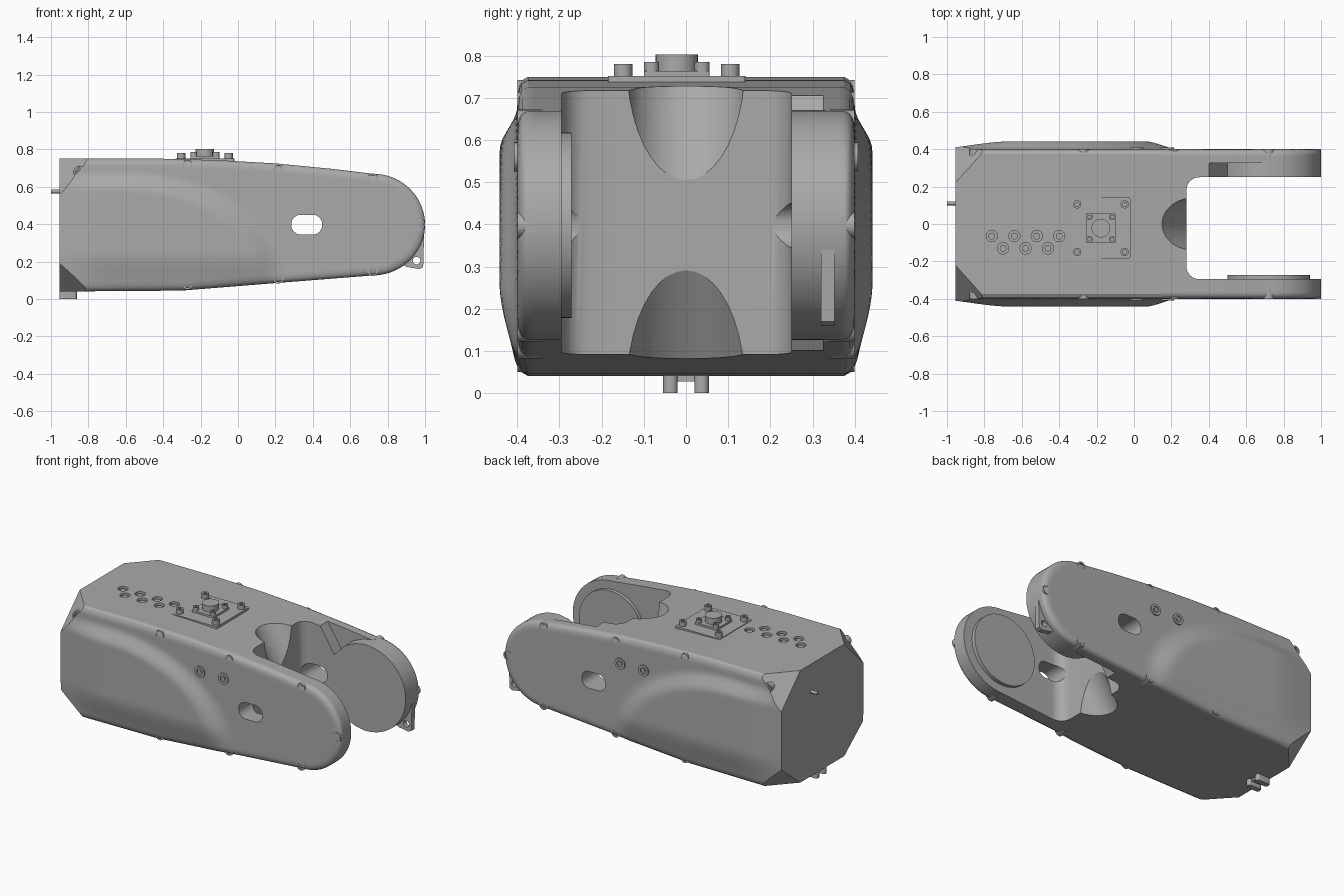
import bpy, bmesh, math
from mathutils import Vector, Matrix

if "Cube" in bpy.data.objects:
    bpy.data.objects.remove(bpy.data.objects["Cube"])

grey = bpy.data.materials.new("metal grey")
grey.use_nodes = True
COLOUR = (0.4, 0.4, 0.4, 1)
grey.diffuse_color = COLOUR
grey.node_tree.nodes["Principled BSDF"].inputs["Base Color"].default_value = COLOUR

BACK, END, ROUND, MID = -0.955, 1.0, 0.72, 0.398
TOP = [(BACK, .75), (-.4, .75), (-.1, .742), (.2, .725), (.5, .696), (ROUND, .67)]
BOTTOM = [(BACK, .04), (-.3, .045), (.2, .085), (ROUND, .126)]


def make(name, bm):
    bmesh.ops.recalc_face_normals(bm, faces=bm.faces)
    mesh = bpy.data.meshes.new(name)
    bm.to_mesh(mesh)
    bm.free()
    mesh.materials.append(grey)
    obj = bpy.data.objects.new(name, mesh)
    bpy.context.collection.objects.link(obj)
    return obj


def prism(bm, pts, axis, lo, hi):
    """Extrude a flat outline along y (points are x, z) or z (points are x, y)."""
    put = (lambda a, b, c: (a, c, b)) if axis == "y" else (lambda a, b, c: (a, b, c))
    low = [bm.verts.new(put(a, b, lo)) for a, b in pts]
    high = [bm.verts.new(put(a, b, hi)) for a, b in pts]
    bm.faces.new(low)
    bm.faces.new(high[::-1])
    n = len(pts)
    for i in range(n):
        j = (i + 1) % n
        bm.faces.new((low[i], low[j], high[j], high[i]))


def circle(x, y, r, n=24):
    return [(x + r * math.cos(math.tau * i / n), y + r * math.sin(math.tau * i / n)) for i in range(n)]


def rounded(x0, x1, y0, y1, r, n=8):
    pts = []
    corners = [(x1 - r, y1 - r), (x0 + r, y1 - r), (x0 + r, y0 + r), (x1 - r, y0 + r)]
    for k, (cx, cy) in enumerate(corners):
        for i in range(n + 1):
            a = math.pi / 2 * (k + i / n)
            pts.append((cx + r * math.cos(a), cy + r * math.sin(a)))
    return pts


def solid(name, *shapes):
    bm = bmesh.new()
    for shape in shapes:
        prism(bm, *shape)
    return make(name, bm)


def cut(obj, cutter):
    mod = obj.modifiers.new("cut", "BOOLEAN")
    mod.operation, mod.solver, mod.object = "DIFFERENCE", "EXACT", cutter
    bpy.context.view_layer.update()
    mesh = bpy.data.meshes.new_from_object(obj.evaluated_get(bpy.context.evaluated_depsgraph_get()))
    obj.modifiers.clear()
    obj.data = mesh
    bpy.data.objects.remove(cutter)


def lerp(table, x):
    for (a, za), (b, zb) in zip(table, table[1:]):
        if x <= b:
            return za + (zb - za) * (x - a) / (b - a)
    return table[-1][1]


def limits(x):
    if x <= ROUND:
        return lerp(BOTTOM, x), lerp(TOP, x)
    h = .272 * math.sqrt(max(0, 1 - ((x - ROUND) / (END - ROUND)) ** 2))
    return MID - h, MID + h


def smooth(v):
    v = min(1, max(0, v))
    return v * v * (3 - 2 * v)


def trim_corners(bm):
    """Slice the four slanted corners off the rear end."""
    for sy in (-1, 1):
        for z, dz in ((.75, -.15), (.04, .12)):
            a, b, c = (Vector(p) for p in ((BACK, sy * .22, z), (-.82, sy * .37, z), (BACK, sy * .37, z + dz)))
            no = (b - a).cross(c - a)
            if no.x > 0:
                no.negate()
            bmesh.ops.bisect_plane(bm, geom=bm.verts[:] + bm.edges[:] + bm.faces[:], dist=1e-6,
                                   plane_co=a, plane_no=no, clear_outer=True)
            bmesh.ops.holes_fill(bm, edges=[e for e in bm.edges if e.is_boundary])


columns = [BACK + (ROUND - BACK) * i / 60 for i in range(60)]
columns += [ROUND + (END - ROUND) * math.sin(math.pi / 2 * i / 18) for i in range(19)]

# Main housing with the two fork arms
bm = bmesh.new()
outline = [(x, limits(x)[0]) for x in columns] + [(x, limits(x)[1]) for x in columns[-2::-1]]
prism(bm, outline, "y", -.362, .362)
trim_corners(bm)
body = make("housing", bm)
cut(body, solid("fork_gap", (rounded(.28, 1.3, -.295, .25, .07), "z", -.2, 1)))

# Scoops in the inner wall, and recesses beside the thick arm's round boss
for s in (1, -1):
    bm = bmesh.new()
    bmesh.ops.create_cone(bm, cap_ends=True, segments=40, radius1=.14, radius2=.14, depth=.9)
    bm.transform(Matrix.Translation((.335, 0, MID + s * .29)) @ Matrix.Rotation(-s * .53, 4, "Y"))
    cut(body, make("scoop", bm))
    wedge = [(.34, .8), (.72, .8), (.72, .672), (.65, .66), (.58, .63), (.5, .55)]
    cut(body, solid("recess", ([(x, MID + s * (z - MID)) for x, z in wedge], "y", .2, .325)))

# Countersunk holes on top
holes = [(-.76 + .12 * i, -.065) for i in range(4)] + [(-.7 + .12 * i, -.13) for i in range(3)]
cut(body, solid("counterbores", *[(circle(x, y, .03), "z", .73, .8) for x, y in holes]))
slot = (rounded(.285, .45, .345, .45, .05), "y", -1, 1)
cut(body, solid("slot", slot))
top_screws = solid("top_screws", *[(circle(x, y, .018, 16), "z", .72, .742) for x, y in holes])


def cover_height(x, z):
    """Distance of the cover surface from the middle plane."""
    lo, hi = limits(x)
    d = min(z - lo, hi - z)
    if x > ROUND:
        d = .275 * (1 - math.hypot((x - ROUND) / (END - ROUND), (z - MID) / .272))
    s = min(1, max(0, d / .045))
    rim = .375 + .025 * math.sqrt(1 - (1 - s) ** 2)
    r = math.hypot(max(0, x + .6) / .85, max(0, z - .1) / .58)
    bulge = smooth((1 - r) / .18) * smooth((z - .02) / .24) * smooth((x + 1.1) / .45)
    return rim + .042 * bulge


# Domed side covers
ROWS = 48
for side, sy in (("front", -1), ("rear", 1)):
    bm = bmesh.new()
    outer, inner = [], []
    for x in columns[:-1] + [END - .0005]:
        lo, hi = limits(x)
        zs = [lo + (hi - lo) * (.6 * t + .4 * smooth(t)) for t in (j / ROWS for j in range(ROWS + 1))]
        outer.append([bm.verts.new((x, sy * cover_height(x, z), z)) for z in zs])
        inner.append([bm.verts.new((x, sy * .362, z)) for z in zs])
    for grid in (outer, inner):
        for a, b in zip(grid, grid[1:]):
            for j in range(ROWS):
                bm.faces.new((a[j], a[j + 1], b[j + 1], b[j]))
    n = len(outer)
    loop = [(i, 0) for i in range(n)] + [(n - 1, j) for j in range(1, ROWS + 1)]
    loop += [(i, ROWS) for i in range(n - 2, -1, -1)] + [(0, j) for j in range(ROWS - 1, 0, -1)]
    for (i, j), (k, m) in zip(loop, loop[1:] + loop[:1]):
        bm.faces.new((outer[i][j], outer[k][m], inner[k][m], inner[i][j]))
    trim_corners(bm)
    cover = make(side + "_cover", bm)
    cut(cover, solid("slot", slot))

    # Socket screws round the cover and two bolts in its face
    spots = [(-.85, .68), (-.27, .713), (.215, .684), (.72, .642), (.97, MID), (.72, .152),
             (.215, .112), (-.27, .08), (-.85, .135), (-.915, MID), (.015, .56), (.18, .56)]
    screws, sockets = [], []
    for i, (x, z) in enumerate(spots):
        y = .4 if i < 10 else cover_height(x, z) + .008
        bounds = sorted((sy * .34, sy * y))
        screws.append((circle(x, z, .03 if i < 10 else .035), "y", *bounds))
        sockets.append((circle(x, z, .02), "y", *sorted((sy * (y - .01), sy * .5))))
    heads = solid(side + "_screws", *screws)
    cut(heads, solid("sockets", *sockets))
    solid(side + "_screw_cores", *[(circle(x, z, .011, 6), "y", *sorted((sy * .38, sy * (b - .004 if sy > 0 else -a - .004))))
                                   for (x, z), (_, _, a, b) in zip(spots, screws)])

# Bearing disc on the thin arm
solid("bearing_disc", (circle(.72, MID, .22, 64), "y", -.3, -.272))

# Lug with a hole at the end of the thick arm
lug = solid("end_lug", ([(.86, .2), (.9, .172), (.97, .16), (.99, .17), (.995, .34), (.9, .36)], "y", .32, .352))
cut(lug, solid("lug_hole", (circle(.955, .205, .02), "y", 0, 1)))

# Mounting plates, screws and centre post on top
cx, cy = -.177, -.022
corners = [(sx, sy) for sx in (-1, 1) for sy in (-1, 1)]
base = solid("mount_plate", (rounded(cx - .157, cx + .157, cy - .163, cy + .163, .008), "z", .73, .752),
             (rounded(cx - .078, cx + .078, cy - .078, cy + .078, .005), "z", .75, .764))
solid("centre_post", (circle(cx, cy, .05, 32), "z", .75, .803))
for name, off, r, z in (("plate_screws", .127, .022, .78), ("post_screws", .06, .018, .785)):
    places = [(cx + sx * off, cy + sy * off) for sx, sy in corners]
    caps = solid(name, *[(circle(x, y, r), "z", .74, z) for x, y in places])
    cut(caps, solid("hex", *[(circle(x, y, r * .55, 6), "z", z - .015, 1) for x, y in places]))

# Locating pin on the rear end and two feet underneath
bm = bmesh.new()
bmesh.ops.create_cone(bm, cap_ends=True, segments=16, radius1=.01, radius2=.01, depth=.06,
                      matrix=Matrix.Translation((-.97, .11, .575)) @ Matrix.Rotation(math.pi / 2, 4, "Y"))
make("locating_pin", bm)
solid("feet", *[(rounded(-.955, -.862, s - .017, s + .017, .015), "z", 0, .045) for s in (-.037, .037)],
      (rounded(-.94, -.88, -.03, .03, .005), "z", .028, .045))

# Smooth shading with sharp creases
bpy.ops.object.select_all(action="DESELECT")
for obj in bpy.context.collection.objects:
    if obj.type == "MESH":
        obj.select_set(True)
        bpy.context.view_layer.objects.active = obj
bpy.ops.object.shade_smooth_by_angle(angle=math.radians(30))
